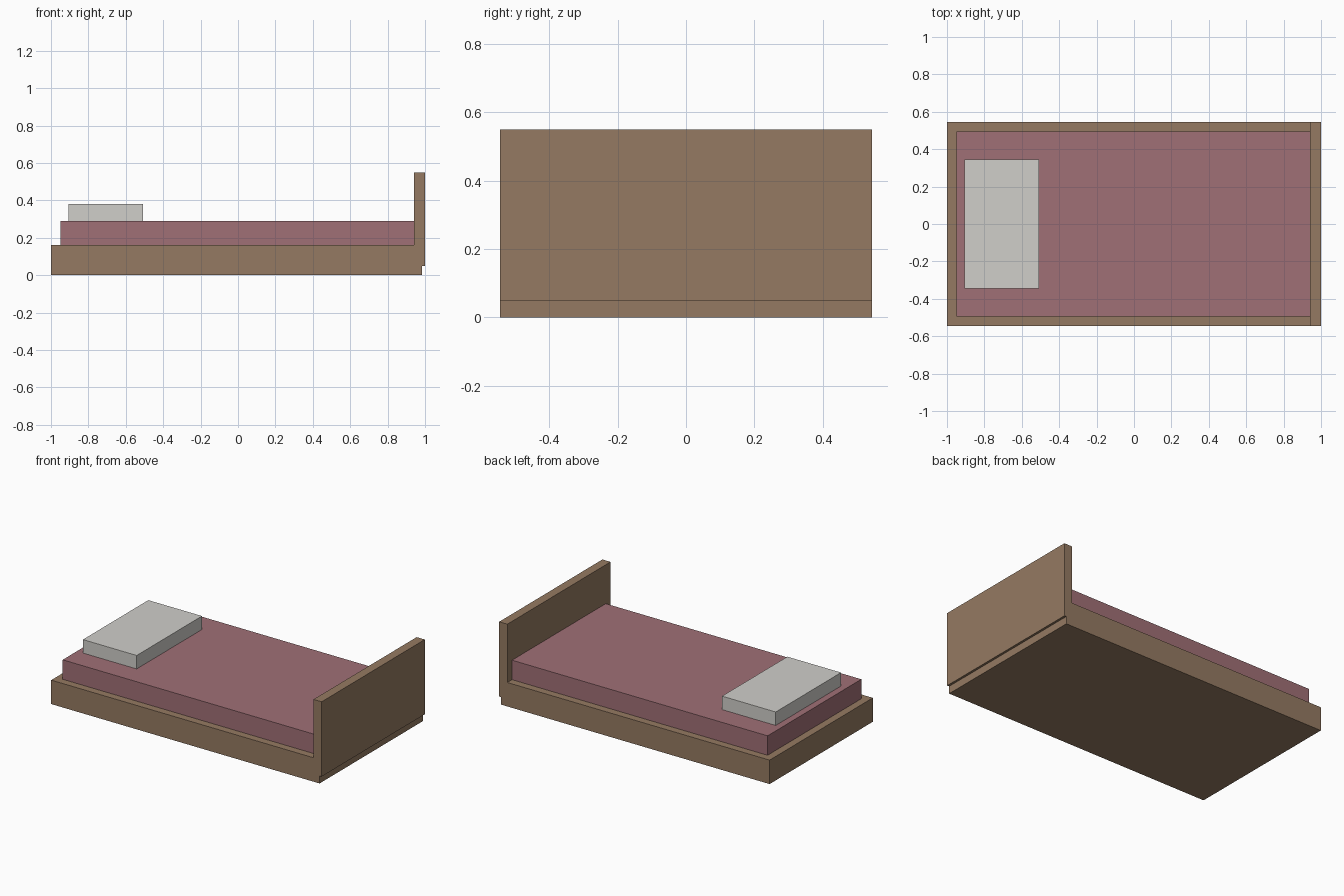
import bpy
from mathutils import Vector

default = bpy.data.objects.get("Cube")
if default:
    bpy.data.objects.remove(default, do_unlink=True)


def material(name, rgb):
    mat = bpy.data.materials.new(name)
    mat.use_nodes = True
    colour = (*rgb, 1)
    mat.diffuse_color = colour
    mat.node_tree.nodes["Principled BSDF"].inputs["Base Color"].default_value = colour
    return mat


def box(name, low, high, mat):
    """Box spanning two opposite corners."""
    low, high = Vector(low), Vector(high)
    bpy.ops.mesh.primitive_cube_add(size=1, location=(low + high) / 2)
    obj = bpy.context.object
    obj.name = name
    obj.scale = high - low
    bpy.ops.object.transform_apply(location=False, rotation=False, scale=True)
    obj.data.materials.append(mat)
    return obj


wood = material("wood", (0.30, 0.195, 0.122))
fabric = material("rose_fabric", (0.352, 0.162, 0.181))
linen = material("linen", (0.63, 0.62, 0.59))

half_width = 0.545
frame_top = 0.16
mattress_top = 0.29

# Solid base
box("bed_frame", (-1, -half_width, 0), (0.985, half_width, frame_top), wood)

# Upright end board, raised slightly off the floor
box("end_board", (0.94, -half_width, 0.05), (1, half_width, 0.55), wood)

# Mattress, inset from the frame edge and butting against the board
box("mattress", (-0.95, -0.495, frame_top), (0.94, 0.495, mattress_top), fabric)

# Pillow at the open end
box("pillow", (-0.905, -0.345, mattress_top), (-0.508, 0.345, 0.38), linen)
